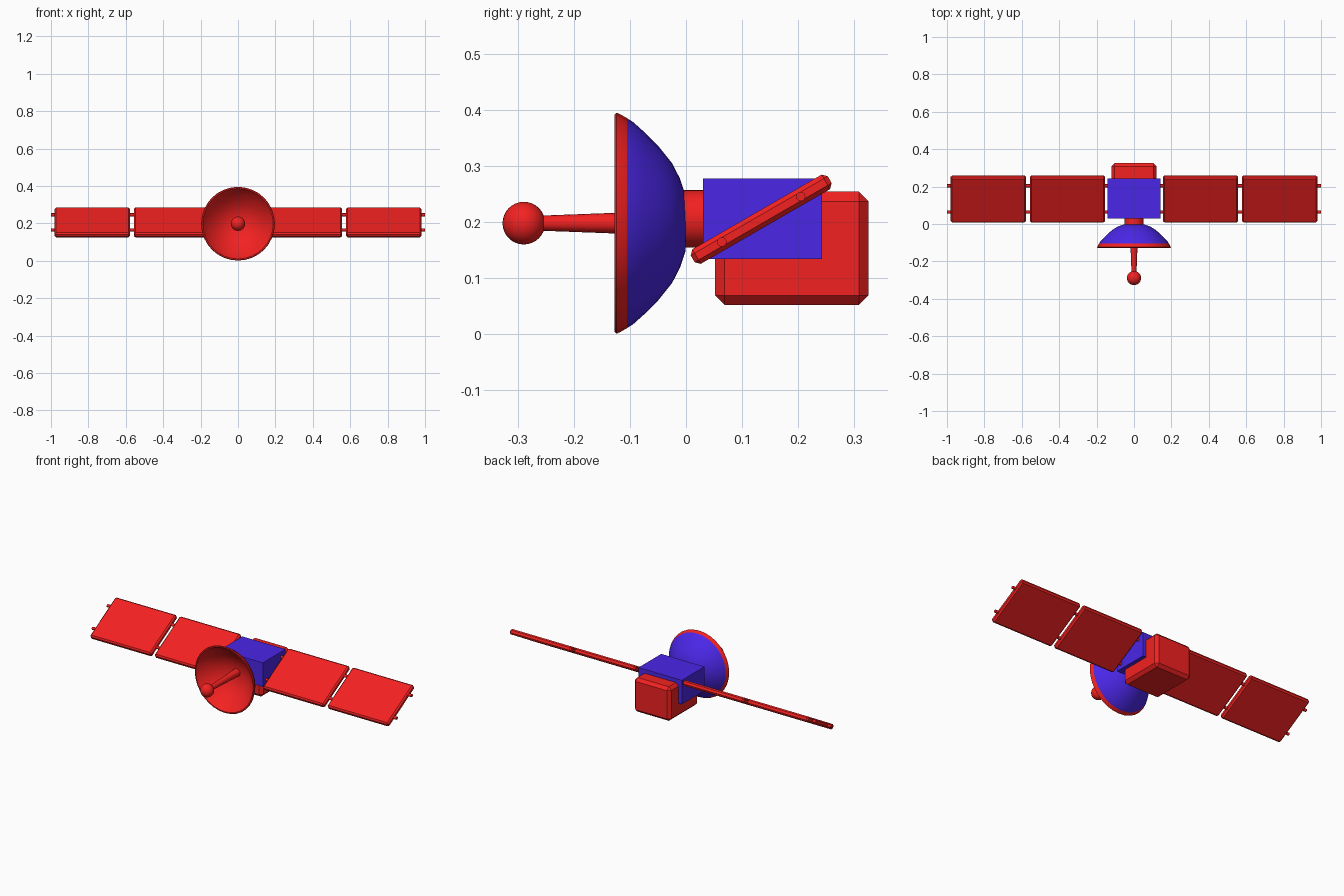
import bpy, bmesh, math
from mathutils import Matrix, Vector

if "Cube" in bpy.data.objects:
    bpy.data.objects.remove(bpy.data.objects["Cube"])


def material(name, color):
    m = bpy.data.materials.new(name)
    m.diffuse_color = color
    m.use_nodes = True
    m.node_tree.nodes["Principled BSDF"].inputs["Base Color"].default_value = m.diffuse_color
    return m


RED = material("red", (0.9, 0.015, 0.015, 1))
BLUE = material("blue", (0.07, 0.02, 0.8, 1))
TILT = math.radians(30)
DISH_Z = 0.198
HUB_Z = 0.206


def finish(bm, name, *mats, smooth=False):
    bmesh.ops.recalc_face_normals(bm, faces=bm.faces)
    me = bpy.data.meshes.new(name)
    bm.to_mesh(me)
    bm.free()
    ob = bpy.data.objects.new(name, me)
    bpy.context.collection.objects.link(ob)
    for m in mats:
        me.materials.append(m)
    if smooth:
        bpy.context.view_layer.objects.active = ob
        ob.select_set(True)
        bpy.ops.object.shade_smooth_by_angle(angle=math.radians(35))
        ob.select_set(False)
    return ob


def box(name, center, size, mat, bevel=0, tilt=0):
    bm = bmesh.new()
    bmesh.ops.create_cube(bm, size=1)
    bmesh.ops.scale(bm, vec=size, verts=bm.verts)
    ob = finish(bm, name, mat)
    ob.location = center
    ob.rotation_euler.x = tilt
    if bevel:
        mod = ob.modifiers.new("bevel", 'BEVEL')
        mod.width = bevel
        mod.segments = 1
    return ob


def rod(name, start, end, r1, r2, mat, sides):
    a, b = Vector(start), Vector(end)
    bm = bmesh.new()
    rot = (b - a).to_track_quat('Z', 'Y').to_matrix().to_4x4()
    bmesh.ops.create_cone(bm, cap_ends=True, segments=sides, radius1=r1, radius2=r2,
                          depth=(b - a).length, matrix=Matrix.Translation((a + b) / 2) @ rot)
    return finish(bm, name, mat, smooth=True)


# Dish: closed profile (radius, y) turned around the y axis
outer = [(0, 0.003), (0.05, -0.001), (0.08, -0.011), (0.107, -0.025), (0.137, -0.049),
         (0.163, -0.075), (0.18, -0.094), (0.187, -0.105)]
inner = [(0.194, -0.117), (0.197, -0.124), (0.194, -0.127), (0.188, -0.127),
         (0.175, -0.107), (0.154, -0.083), (0.128, -0.059), (0.1, -0.038),
         (0.072, -0.024), (0.04, -0.014), (0, -0.01)]
bm = bmesh.new()
profile = [bm.verts.new((r, y, 0)) for r, y in outer + inner]
edges = [bm.edges.new(pair) for pair in zip(profile, profile[1:])]
bmesh.ops.spin(bm, geom=profile + edges, cent=(0, 0, 0), axis=(0, 1, 0),
               angle=math.tau, steps=32, use_merge=True)
bmesh.ops.remove_doubles(bm, verts=bm.verts, dist=0.0001)
bmesh.ops.recalc_face_normals(bm, faces=bm.faces)
# Back shell is blue, rim and bowl are red
for f in bm.faces:
    c = f.calc_center_median()
    f.material_index = 1 if f.normal.y > 0 and c.y > -0.105 else 0
dish = finish(bm, "dish", RED, BLUE, smooth=True)
dish.location.z = DISH_Z

# Feed antenna with ball tip
rod("feed_rod", (0, -0.005, DISH_Z), (0, -0.27, DISH_Z), 0.023, 0.013, RED, 16)
bm = bmesh.new()
bmesh.ops.create_uvsphere(bm, u_segments=24, v_segments=16, radius=0.038)
finish(bm, "feed_ball", RED, smooth=True).location = (0, -0.289, DISH_Z)

# Neck, main body and rear equipment box
rod("dish_neck", (0, -0.012, HUB_Z), (0, 0.04, HUB_Z), 0.051, 0.051, RED, 32)
box("main_body", (0, 0.136, HUB_Z), (0.284, 0.212, 0.143), BLUE)
box("equipment_box", (0, 0.1885, 0.153), (0.24, 0.273, 0.202), RED, bevel=0.017)

# Tilted solar panels and the rods carrying them
cy, cz = 0.134, 0.205
for side, label in ((-1, "left"), (1, "right")):
    for x, where in ((0.356, "inner"), (0.779, "outer")):
        box(f"{label}_{where}_solar_panel", (side * x, cy, cz), (0.402, 0.282, 0.03),
            RED, bevel=0.008, tilt=TILT)
    for d, where in ((-0.081, "lower"), (0.081, "upper")):
        y, z = cy + d * math.cos(TILT), cz + d * math.sin(TILT)
        rod(f"{label}_{where}_panel_rod", (side * 0.13, y, z), (side * 1.0, y, z),
            0.0085, 0.0085, RED, 12)
